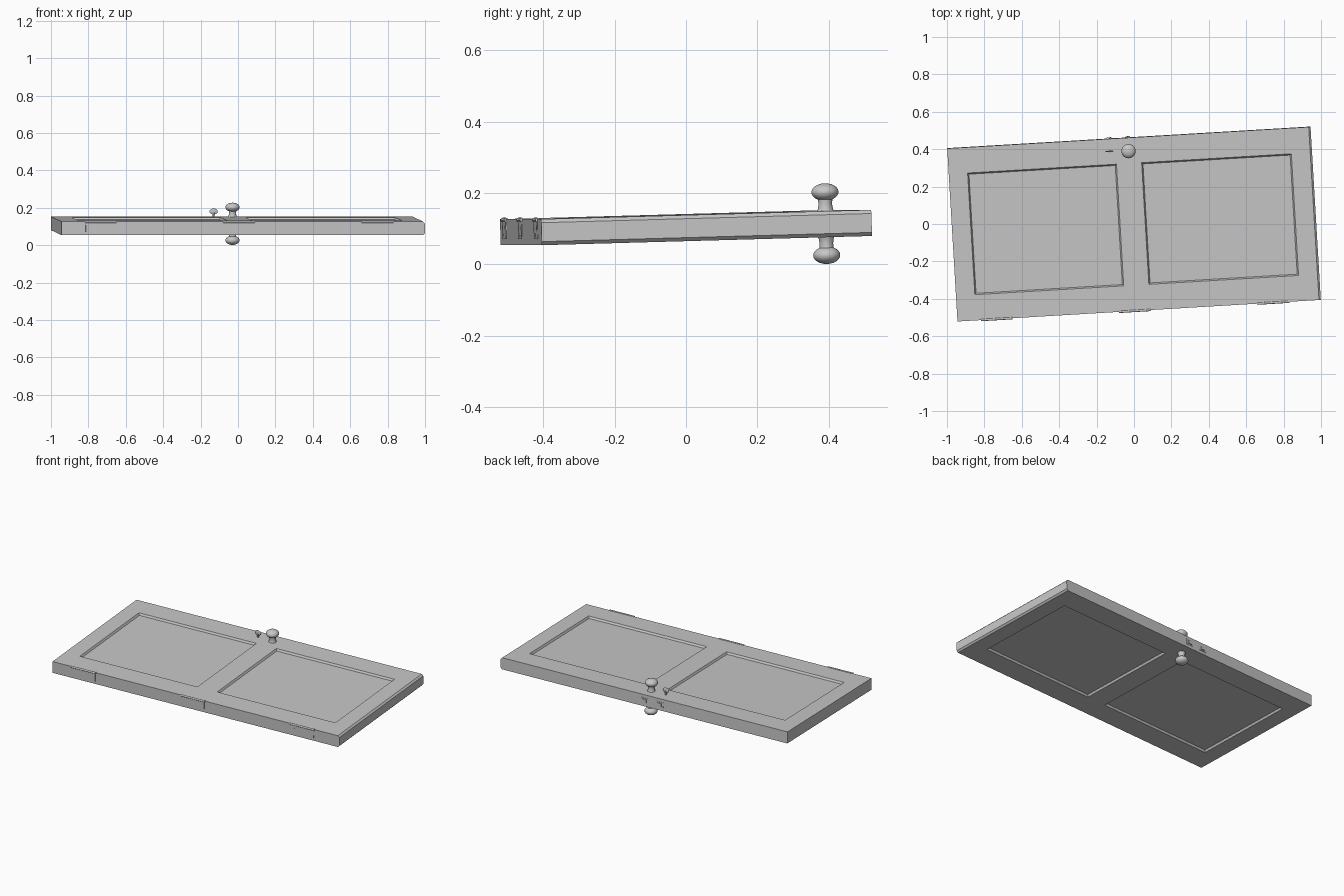
import bpy, bmesh, math
from mathutils import Matrix, Vector

if "Cube" in bpy.data.objects:
    bpy.data.objects.remove(bpy.data.objects["Cube"])

# The whole door lies flat, turned a little and tilted a little
POSE = (Matrix.Translation((0, 0, 0.103)) @ Matrix.Rotation(math.radians(3.4), 4, 'Z')
        @ Matrix.Rotation(math.radians(1.6), 4, 'X'))
HX, HY, HZ = 0.973, 0.4635, 0.0365

grey = bpy.data.materials.new("plain grey")
grey.diffuse_color = (0.57, 0.57, 0.57, 1)
grey.use_nodes = True
grey.node_tree.nodes["Principled BSDF"].inputs["Base Color"].default_value = grey.diffuse_color


def finish(name, bm, smooth=False):
    bmesh.ops.recalc_face_normals(bm, faces=bm.faces)
    me = bpy.data.meshes.new(name)
    bm.to_mesh(me)
    bm.free()
    me.materials.append(grey)
    ob = bpy.data.objects.new(name, me)
    bpy.context.collection.objects.link(ob)
    ob.matrix_world = POSE
    if smooth:
        bpy.ops.object.select_all(action='DESELECT')
        ob.select_set(True)
        bpy.context.view_layer.objects.active = ob
        bpy.ops.object.shade_smooth_by_angle(angle=math.radians(40))
    return ob


def add_box(bm, center, size):
    m = Matrix.Translation(center) @ Matrix.Diagonal((*size, 1))
    bmesh.ops.create_cube(bm, size=1, matrix=m)


def add_cylinder(bm, center, radius, length, axis, segments=12):
    turn = Vector((0, 0, 1)).rotation_difference(Vector(axis)).to_matrix().to_4x4()
    bmesh.ops.create_cone(bm, cap_ends=True, segments=segments, radius1=radius,
                          radius2=radius, depth=length,
                          matrix=Matrix.Translation(center) @ turn)


# Door slab: chamfered at one end, with two recessed panels on both faces
bm = bmesh.new()
add_box(bm, (0, 0, 0), (2 * HX, 2 * HY, 2 * HZ))
end_edges = [e for e in bm.edges
             if all(v.co.x > 0 for v in e.verts)
             and abs(e.verts[0].co.z - e.verts[1].co.z) < 1e-5]
bmesh.ops.bevel(bm, geom=end_edges, offset=0.01, segments=1, affect='EDGES')
panels = [(-0.872, -0.0745), (0.06, 0.862)]
PY = 0.326
cuts = [((x, 0, 0), (1, 0, 0)) for p in panels for x in p]
cuts += [((0, y, 0), (0, 1, 0)) for y in (-PY, PY)]
for co, no in cuts:
    bmesh.ops.bisect_plane(bm, geom=bm.verts[:] + bm.edges[:] + bm.faces[:],
                           plane_co=co, plane_no=no)
bmesh.ops.recalc_face_normals(bm, faces=bm.faces)
recess = []
for f in bm.faces:
    c = f.calc_center_median()
    if abs(f.normal.z) > 0.9 and abs(c.y) < PY and any(a < c.x < b for a, b in panels):
        recess.append(f)
bmesh.ops.inset_individual(bm, faces=recess, thickness=0.01, depth=-0.012)
finish("door_slab", bm)

# Knobs: a lathed neck and flattened ball on each face
KX, KY = -0.006, 0.393
profile = [(0.024, 0.034), (0.021, 0.042), (0.019, 0.055)]
for i in range(11):
    a = math.radians(-58 + 148 * i / 10)
    profile.append((max(0.0, 0.038 * math.cos(a)), 0.0885 + 0.0245 * math.sin(a)))
for name, side in (("upper_knob", 1), ("lower_knob", -1)):
    bm = bmesh.new()
    pts = [bm.verts.new((KX + r, KY, side * z)) for r, z in profile]
    edges = [bm.edges.new(pair) for pair in zip(pts, pts[1:])]
    bmesh.ops.spin(bm, geom=pts + edges, cent=(KX, KY, 0), axis=(0, 0, 1),
                   angle=2 * math.pi, steps=32)
    bmesh.ops.remove_doubles(bm, verts=bm.verts, dist=1e-5)
    finish(name, bm, smooth=True)

# Thumb turn beside the upper knob
bm = bmesh.new()
add_cylinder(bm, (-0.107, 0.397, 0.047), 0.005, 0.026, (0, 0, 1))
bmesh.ops.create_uvsphere(bm, u_segments=20, v_segments=12, radius=1,
                          matrix=Matrix.Translation((-0.107, 0.397, 0.066))
                          @ Matrix.Diagonal((0.022, 0.004, 0.016, 1)))
finish("thumb_turn", bm, smooth=True)

# Latch and bolt on the long edge, each with a thin face plate
for name, x in (("latch", KX), ("bolt", -0.107)):
    bm = bmesh.new()
    add_box(bm, (x, HY, 0), (0.05, 0.004, 0.034))
    add_box(bm, (x, HY, 0), (0.026, 0.014, 0.02))
    finish(name, bm)

# Hinges on the opposite edge: barrel, leaf and screws
for i, x in enumerate((-0.763, -0.023, 0.719)):
    bm = bmesh.new()
    add_cylinder(bm, (x, -HY, HZ - 0.002), 0.006, 0.17, (1, 0, 0))
    add_box(bm, (x, -HY, 0.008), (0.16, 0.004, 0.055))
    for dx, z in ((-0.055, 0.012), (0, -0.008), (0.055, 0.012)):
        add_cylinder(bm, (x + dx, -HY - 0.002, z), 0.005, 0.002, (0, 1, 0))
    finish(f"hinge_{i + 1}", bm, smooth=True)
